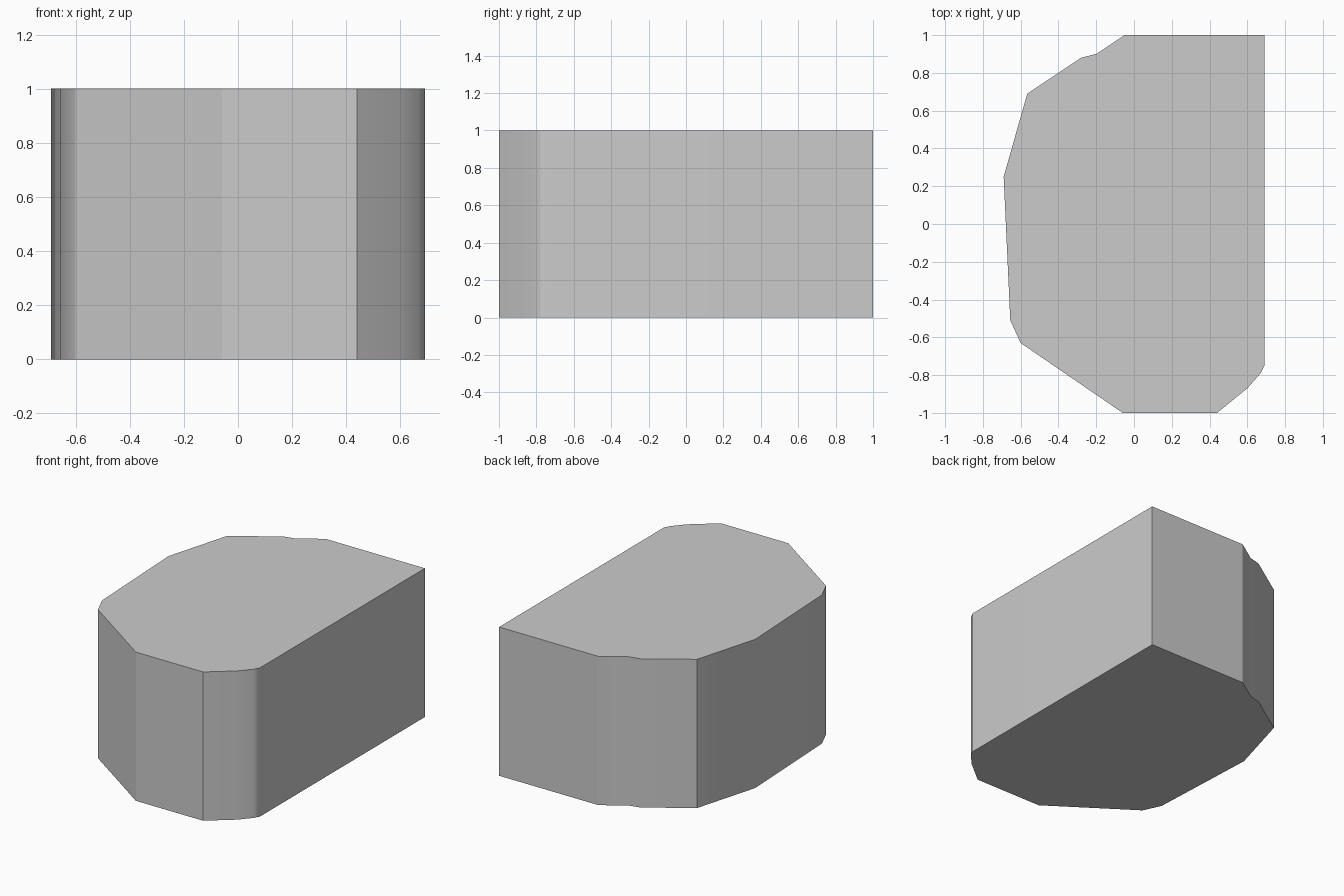
import bpy
import bmesh
import math

cube = bpy.data.objects.get("Cube")
if cube:
    bpy.data.objects.remove(cube, do_unlink=True)

# Plain grey material
grey = bpy.data.materials.new("plain_grey")
grey.use_nodes = True
colour = (0.6, 0.6, 0.6, 1)
grey.diffuse_color = colour
grey.node_tree.nodes["Principled BSDF"].inputs["Base Color"].default_value = colour

# Outline of the block, counter-clockwise from the front
outline = [
    (-0.06, -1), (0.44, -1), (0.6, -0.87), (0.67, -0.79), (0.69, -0.75),
    (0.69, 1), (-0.05, 1), (-0.2, 0.9), (-0.28, 0.88), (-0.565, 0.69),
    (-0.69, 0.25), (-0.655, -0.51), (-0.6, -0.63),
]

# Block: the outline raised to its full height
bm = bmesh.new()
base = bm.faces.new([bm.verts.new((x, y, 0)) for x, y in outline])
raised = bmesh.ops.extrude_face_region(bm, geom=[base], use_keep_orig=True)
top = [v for v in raised["geom"] if isinstance(v, bmesh.types.BMVert)]
bmesh.ops.translate(bm, verts=top, vec=(0, 0, 1))
bmesh.ops.recalc_face_normals(bm, faces=bm.faces)
mesh = bpy.data.meshes.new("block")
bm.to_mesh(mesh)
bm.free()
mesh.materials.append(grey)
block = bpy.data.objects.new("block", mesh)
bpy.context.collection.objects.link(block)

# Soft corners only where the outline turns gently
bpy.context.view_layer.objects.active = block
block.select_set(True)
bpy.ops.object.shade_smooth_by_angle(angle=math.radians(30))
soften = block.modifiers.new("soften", "WEIGHTED_NORMAL")
soften.keep_sharp = True
